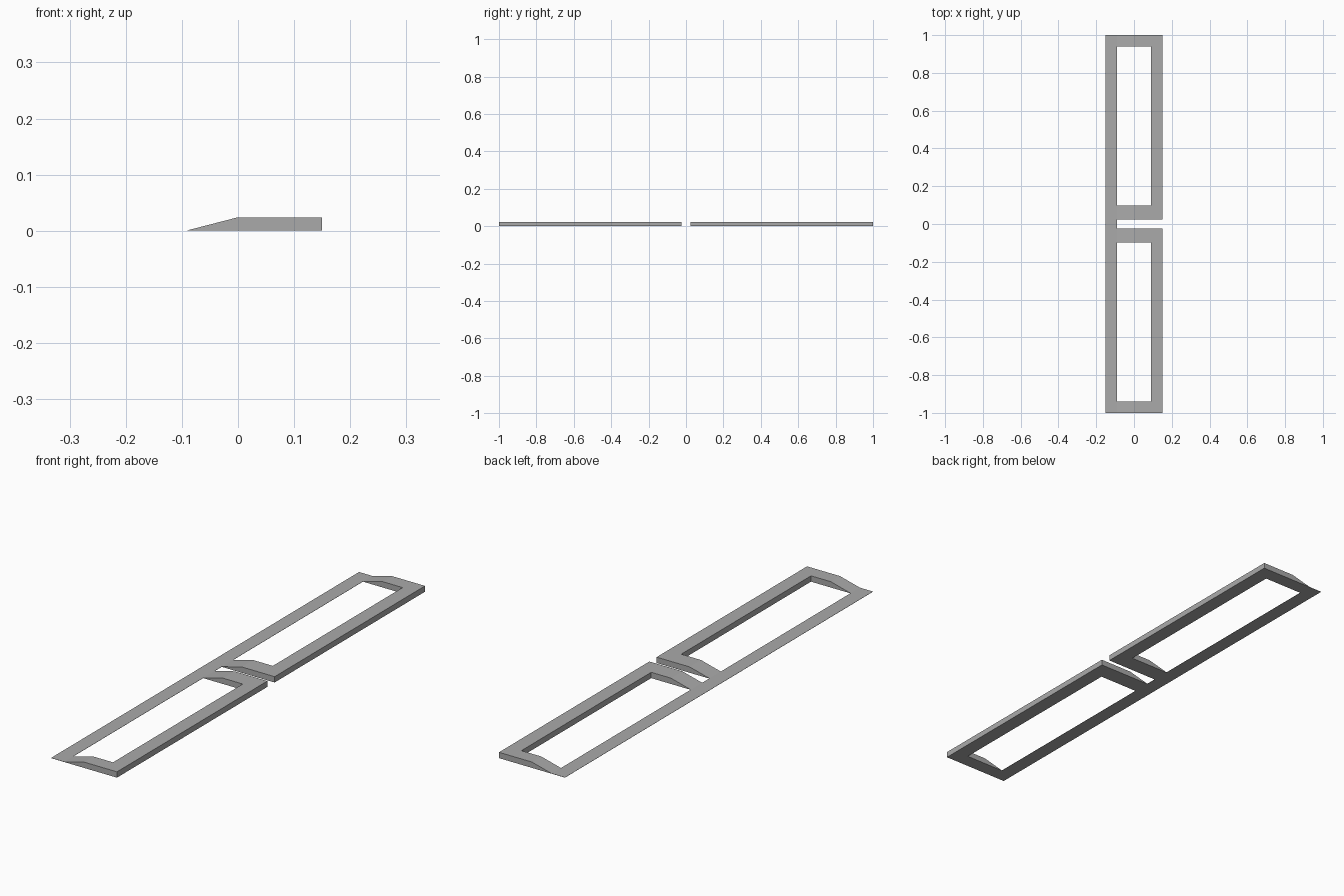
import bpy
import bmesh

cube = bpy.data.objects.get("Cube")
if cube:
    bpy.data.objects.remove(cube, do_unlink=True)

grey = bpy.data.materials.new("plain grey")
grey.use_nodes = True
colour = (0.4, 0.4, 0.4, 1.0)
grey.diffuse_color = colour
grey.node_tree.nodes["Principled BSDF"].inputs["Base Color"].default_value = colour

# Cross-section: thin spine strip, ramp, then flat full-height top
THIN, HIGH = 0.0008, 0.024
profile = [(-0.15, THIN), (-0.09, THIN), (0.0, HIGH), (0.09, HIGH), (0.15, HIGH)]
half_y = [0.0235, 0.0975, 0.94, 1.0]
ys = [-y for y in reversed(half_y)] + half_y


def is_solid(column, row):
    """Spine runs the whole length; windows and the middle gap stay open."""
    if column == 0:
        return True
    if row == 3:                     # gap between the two frames
        return False
    if row in (1, 5):                # windows, closed by the outer long bar
        return column == len(profile) - 2
    return True                      # cross bars


bm = bmesh.new()
verts = {}


def vert(i, j):
    if (i, j) not in verts:
        verts[i, j] = bm.verts.new((profile[i][0], ys[j], 0.0))
    return verts[i, j]


# Flat plan of the two joined frames
for i in range(len(profile) - 1):
    for j in range(len(ys) - 1):
        if is_solid(i, j):
            bm.faces.new([vert(i, j), vert(i + 1, j), vert(i + 1, j + 1), vert(i, j + 1)])

# Thicken the plan and lift its top to the cross-section
base = list(bm.faces)
top = bmesh.ops.extrude_face_region(bm, geom=base, use_keep_orig=True)["geom"]
for v in top:
    if isinstance(v, bmesh.types.BMVert):
        v.co.z = min(profile, key=lambda p: abs(p[0] - v.co.x))[1]
bmesh.ops.recalc_face_normals(bm, faces=bm.faces)

mesh = bpy.data.meshes.new("twin_frame")
bm.to_mesh(mesh)
bm.free()
mesh.materials.append(grey)
frame = bpy.data.objects.new("twin_frame", mesh)
bpy.context.collection.objects.link(frame)
